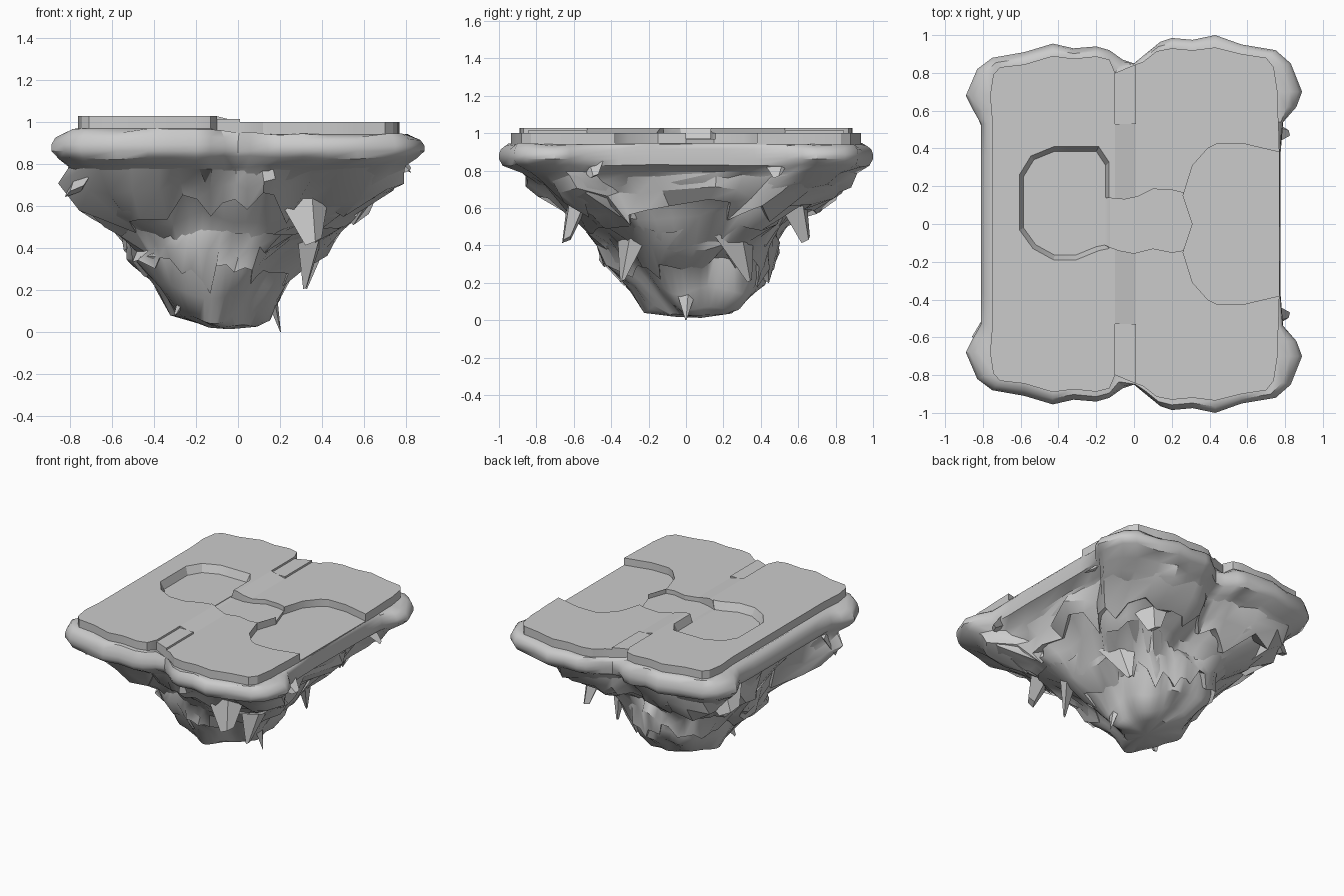
import bpy, bmesh, math
from mathutils import Vector, noise

if "Cube" in bpy.data.objects:
    bpy.data.objects.remove(bpy.data.objects["Cube"])

def smooth(ob, angle):
    bpy.ops.object.select_all(action='DESELECT')
    ob.select_set(True)
    bpy.context.view_layer.objects.active = ob
    bpy.ops.object.shade_smooth_by_angle(angle=math.radians(angle))

def make(name, verts, faces, angle=30):
    me = bpy.data.meshes.new(name)
    me.from_pydata(verts, [], faces)
    bm = bmesh.new()
    bm.from_mesh(me)
    bmesh.ops.recalc_face_normals(bm, faces=bm.faces[:])
    bm.to_mesh(me)
    bm.free()
    ob = bpy.data.objects.new(name, me)
    bpy.context.collection.objects.link(ob)
    smooth(ob, angle)
    return ob

def prism(name, pts, z0, z1, flare=1.0):
    """Upright prism; z1 is one height or one height per point."""
    n = len(pts)
    tops = z1 if isinstance(z1, list) else [z1] * n
    cx, cy = sum(p[0] for p in pts) / n, sum(p[1] for p in pts) / n
    v = [(x, y, z0) for x, y in pts]
    v += [(cx + (x - cx) * flare, cy + (y - cy) * flare, z) for (x, y), z in zip(pts, tops)]
    f = [tuple(range(n)), tuple(range(n, 2 * n))]
    f += [(i, (i + 1) % n, n + (i + 1) % n, n + i) for i in range(n)]
    return make(name, v, f)

def mirrored(half):
    return half + [(x, -y) for x, y in reversed(half)]

# half outlines of the overhanging rim (outer) and the turf edge (inner)
outer = [(-.81, .18), (-.81, .36), (-.81, .53), (-.85, .60), (-.89, .68), (-.83, .82),
         (-.75, .88), (-.58, .91), (-.43, .955), (-.32, .93), (-.20, .94), (-.13, .92),
         (-.06, .87), (.0, .85), (.06, .90), (.14, .965), (.20, .985), (.31, .975),
         (.43, 1.0), (.57, .95), (.75, .92), (.83, .85), (.89, .70), (.86, .62),
         (.79, .54), (.775, .36), (.775, .18)]
inner = [(-.75, .18), (-.75, .36), (-.75, .53), (-.755, .60), (-.762, .68), (-.745, .79),
         (-.71, .83), (-.58, .845), (-.43, .89), (-.32, .875), (-.20, .888), (-.13, .87),
         (-.10, .80), (.01, .845), (.05, .86), (.12, .915), (.20, .93), (.31, .92),
         (.43, .935), (.57, .90), (.70, .88), (.74, .83), (.76, .70), (.76, .62),
         (.765, .54), (.77, .36), (.77, .18)]
O, I = mirrored(outer), mirrored(inner)
N, H = len(O), len(outer)

# underside profile: z, left, right, y half size, centre y, roundness, roughness
levels = [(.79, .77, .75, .87, 0, 0, .02), (.735, .73, .71, .80, 0, .06, .06),
          (.65, .69, .66, .71, 0, .2, .11), (.54, .61, .58, .58, 0, .42, .13),
          (.43, .51, .43, .49, 0, .7, .14), (.31, .43, .31, .44, 0, .9, .14),
          (.19, .36, .23, .36, .02, 1, .14), (.09, .31, .16, .27, .05, 1, .12),
          (.03, .16, .09, .17, .08, 1, .03)]

def section(z):
    for a, b in zip(levels, levels[1:]):
        if z >= b[0]:
            t = min(1, (a[0] - z) / (a[0] - b[0]))
            return [p + (q - p) * t for p, q in zip(a, b)]
    return levels[-1]

def rock_point(i, z, grow=0.0):
    """Point on the rough underside in column i at height z."""
    _, xl, xr, hy, cy, rnd, rough = section(z)
    u, v = O[i][0] / .85, O[i][1] / .97
    # drift towards even angular spacing as the section gets rounder
    a = math.atan2(v, u) * (1 - rnd) + math.pi * (1 - (2 * i + 1) / N) * rnd
    m = math.hypot(u, v) * (1 - rnd) + rnd
    u, v = m * math.cos(a), m * math.sin(a)
    mid, half = (xr - xl) / 2, (xr + xl) / 2
    p = Vector(((mid + u * half) * 3, v * hy * 3, z * 2.6))
    s = 1 + rough * (1.9 * noise.noise(p) + 1.3 * noise.noise(p * 2.3)) + grow
    dz = rough * .7 * noise.noise(p * 1.5 + Vector((9, 4, 2)))
    return (mid + u * half * s, cy + v * hy * s, max(z + dz, .012))

def quads(rows, closed=False):
    last = rows if closed else rows - 1
    return [(r * N + i, r * N + (i + 1) % N, (r + 1) % rows * N + (i + 1) % N,
             (r + 1) % rows * N + i) for r in range(last) for i in range(N)]

# island body: rounded rim, then a craggy tapering underside
rim_z = [.97 if x < -.11 else .955 if x < .005 else .94 for x, y in I]
rings = [[(x, y, z) for (x, y), z in zip(I, rim_z)]]
for t, z, k in ((.5, .947, .8), (.85, .922, .5), (1, .89, .2), (1, .862, 0), (.7, .828, 0)):
    rings.append([(a + (c - a) * t, b + (d - b) * t,
                   z + (rz - .955) * k + (1 - t) * .06 * noise.noise((c * 5, d * 5, 0)))
                  for (a, b), (c, d), rz in zip(I, O, rim_z)])
rings += [[rock_point(i, lv[0]) for i in range(N)] for lv in levels]
verts = [p for r in rings for p in r]
faces = quads(len(rings))
faces += [(i, i + 1, N - 2 - i, N - 1 - i) for i in range(H - 1)]
base = (len(rings) - 1) * N
verts.append((-.04, .08, .012))
faces += [(base + i, base + (i + 1) % N, len(verts) - 1) for i in range(N)]
body = make("island_rock", verts, faces, 38)

# ragged rock tiers overlapping the core
def tier(name, top, low, ragged, seed):
    rows = [[], [], [], []]
    for i, (x, y) in enumerate(O):
        n = noise.noise((x * 4, y * 4, seed)) + (.35 if i % 3 == 0 else -.15)
        z = low - ragged * n
        rows[0].append(rock_point(i, top, -.01))
        rows[1].append(rock_point(i, (top + z) / 2, .05))
        rows[2].append(rock_point(i, z, .06))
        rows[3].append(rock_point(i, z + .06, -.15))
    make(name, [p for r in rows for p in r], quads(4, True), 35)

tier("upper_rock_tier", .78, .57, .11, 3.3)
tier("lower_rock_tier", .50, .29, .10, 7.7)

# turf: two slabs joined by a ramp in the middle and by steps at both ends
turf = [body,
        prism("turf_left", mirrored(inner[:12] + [(-.10, .80)]), .93, 1.028),
        prism("turf_right", mirrored(inner[13:]), .91, 1.0),
        prism("turf_ramp", mirrored([(-.10, .53), (.01, .53)]), .92, [1.028, 1.0, 1.0, 1.028])]
for name, s in (("turf_step_back", 1), ("turf_step_front", -1)):
    step = [(-.10, .53), (-.10, .80), (.01, .845), (.01, .53)]
    turf.append(prism(name, [(x, y * s) for x, y in step], .92, 1.014))

# pond, stream and fan-shaped outlet, cut down into the turf
pond = [(-.35, .385), (-.20, .385), (-.15, .31), (-.15, .14), (-.15, -.11), (-.20, -.12),
        (-.31, -.165), (-.42, -.165), (-.52, -.11), (-.585, -.02), (-.585, .25),
        (-.53, .34), (-.42, .385)]
stream = [(-.16, .14), (-.05, .13), (.02, .145), (.10, .185), (.20, .18), (.26, .165),
          (.31, 0), (.26, -.14), (.20, -.15), (.10, -.13), (.0, -.155),
          (-.08, -.14), (-.16, -.11)]
outlet = mirrored([(.26, .15), (.31, .31), (.39, .40), (.44, .425), (.58, .425),
                   (.77, .38), (.95, .36)]) + [(.31, 0)]
cutters = [prism("pond_cutter", pond, .972, 1.06, 1.14),
           prism("stream_cutter", stream, .968, 1.06),
           prism("outlet_cutter", outlet, .948, 1.06)]
for ob in turf:
    for c in cutters:
        m = ob.modifiers.new("cut", 'BOOLEAN')
        m.operation, m.solver, m.object = 'DIFFERENCE', 'EXACT', c
    bpy.context.view_layer.update()
    dg = bpy.context.evaluated_depsgraph_get()
    me = bpy.data.meshes.new_from_object(ob.evaluated_get(dg))
    ob.modifiers.clear()
    ob.data = me
    smooth(ob, 38 if ob is body else 25)
for c in cutters:
    bpy.data.objects.remove(c)

# hanging shards: four-sided blades, long axis along the island's edge
def shard(name, a, b, r, tip):
    a, b = Vector(a), Vector(b)
    along = Vector((-a.y, a.x, .0)).normalized()
    out = Vector((a.x, a.y, 0)).normalized()
    v = []
    for c, w in ((a, r), (b, r * tip)):
        v += [c + along * w + Vector((0, 0, w * .4)), c + out * w * .4,
              c - along * w - Vector((0, 0, w * .4)), c - out * w * .6]
    for p in v:
        p.z = max(p.z, 0)
    f = [(0, 1, 2, 3), (4, 5, 6, 7)]
    f += [(k, (k + 1) % 4, 4 + (k + 1) % 4, 4 + k) for k in range(4)]
    make(name, v, f)

shard("tip_shard", (.12, .02, .36), (.203, 0, 0), .12, .03)
shard("bottom_shard", (-.2, -.1, .3), (-.30, -.14, .08), .14, .1)
pairs = [((.36, .26, .50), (.32, .34, .21), .13, .12), ((-.70, .58, .84), (-.78, .61, .67), .14, .5),
         ((.32, .56, .70), (.36, .64, .43), .15, .3), ((.70, .50, .86), (.81, .49, .77), .09, .3)]
for i, (a, b, r, tip) in enumerate(pairs):
    for side, s in (("back", 1), ("front", -1)):
        shard("shard_%s_%d" % (side, i), (a[0], a[1] * s, a[2]), (b[0], b[1] * s, b[2]), r, tip)
